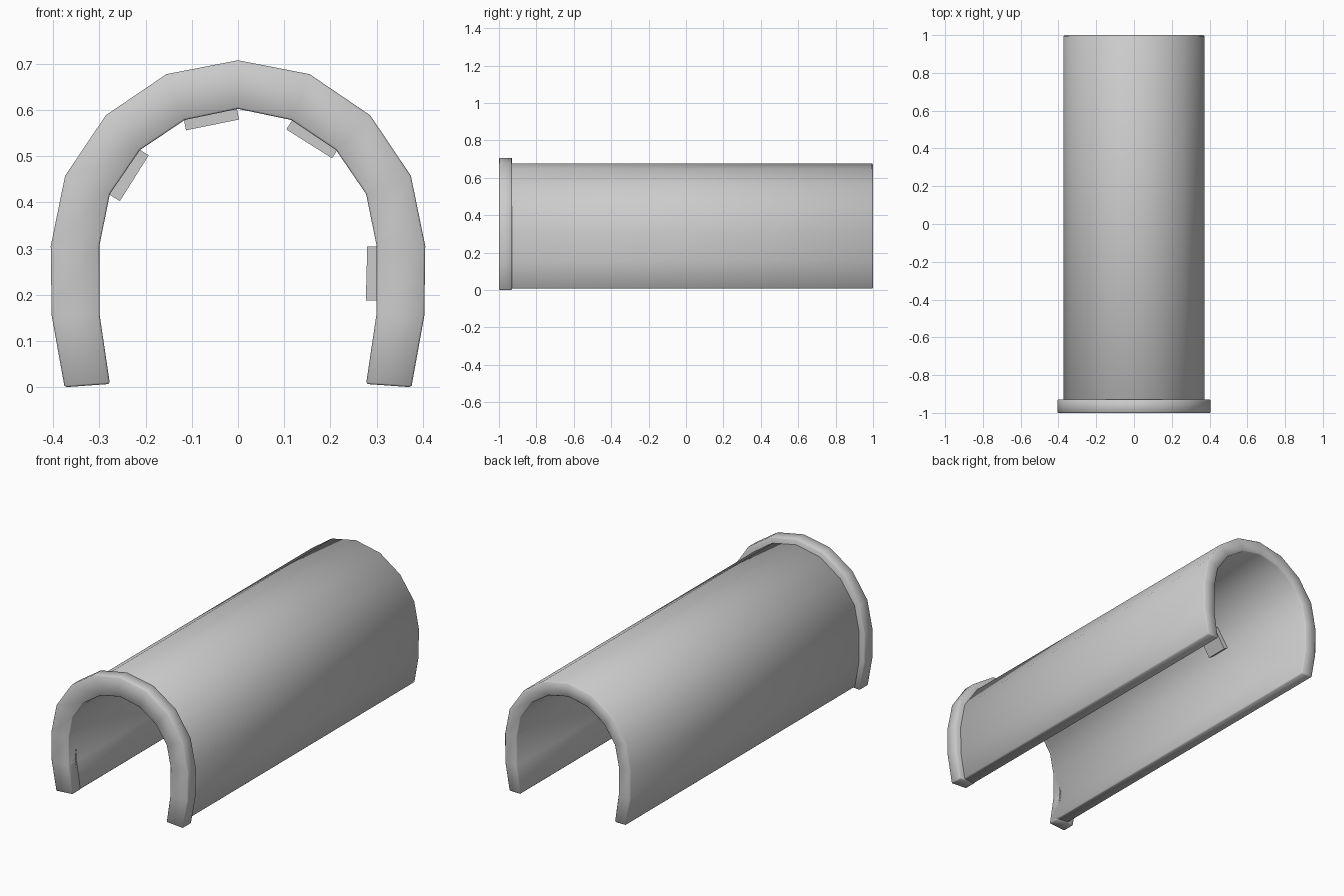
import bpy, bmesh, math
from mathutils import Vector, Matrix

if "Cube" in bpy.data.objects:
    bpy.data.objects.remove(bpy.data.objects["Cube"])

# Half arch profiles (x, z), foot to crown
INNER = [(.277, .007), (.299, .155), (.300, .305), (.277, .418), (.212, .513), (.115, .578), (0, .602)]
SHELL = [(.345, .007), (.371, .155), (.372, .305), (.345, .443), (.262, .564), (.142, .648), (0, .677)]
COLLAR = [(.375, .0), (.403, .155), (.405, .305), (.374, .457), (.286, .588), (.155, .677), (0, .707)]


def full(half):
    return half + [(-x, z) for x, z in reversed(half[:-1])]


def add_object(name, bm):
    bmesh.ops.recalc_face_normals(bm, faces=bm.faces)
    mesh = bpy.data.meshes.new(name)
    bm.to_mesh(mesh)
    bm.free()
    obj = bpy.data.objects.new(name, mesh)
    bpy.context.collection.objects.link(obj)
    return obj


def arch(name, inner, outer, y0, y1, bevel):
    """Sweep a rectangular wall section along the arch."""
    bm = bmesh.new()
    rings = []
    for (ix, iz), (ox, oz) in zip(full(inner), full(outer)):
        rings.append([bm.verts.new(p) for p in
                      ((ix, y0, iz), (ox, y0, oz), (ox, y1, oz), (ix, y1, iz))])
    for a, b in zip(rings, rings[1:]):
        for i in range(4):
            j = (i + 1) % 4
            bm.faces.new((a[i], a[j], b[j], b[i]))
    bm.faces.new(rings[0])
    bm.faces.new(rings[-1])
    obj = add_object(name, bm)
    # slightly softened rims
    mod = obj.modifiers.new("soft_edges", 'BEVEL')
    mod.width = bevel
    mod.segments = 1
    mod.limit_method = 'ANGLE'
    mod.angle_limit = math.radians(50)
    for p in obj.data.polygons:
        p.use_smooth = True
    return obj


# Main vault and the raised front collar
arch("vault_shell", INNER, SHELL, -.99, 1, .006)
arch("front_collar", INNER, COLLAR, -1, -.93, .004)


# Raised bricks on the inner wall: (x, z) centre, tangent, y position
def brick(index, centre, tangent, y):
    t = Vector((tangent[0], 0, tangent[1])).normalized()
    n = Vector((0, 1, 0)).cross(t)
    rot = Matrix((t, Vector((0, 1, 0)), n)).transposed().to_4x4()
    bm = bmesh.new()
    bmesh.ops.create_cube(bm, size=1)
    bm.transform(Matrix.Translation((centre[0], y, centre[1])) @ rot
                 @ Matrix.Diagonal((.117, .12, .03, 1)))
    add_object(f"inner_brick_{index}", bm)


BRICKS = [((.293, .246), (.003, .116), -.45), ((.162, .539), (.1, -.063), .55),
          ((-.058, .582), (.118, .024), -.1), ((-.237, .46), (.063, .1), .35)]
for i, (c, t, y) in enumerate(BRICKS):
    brick(i + 1, c, t, y)
